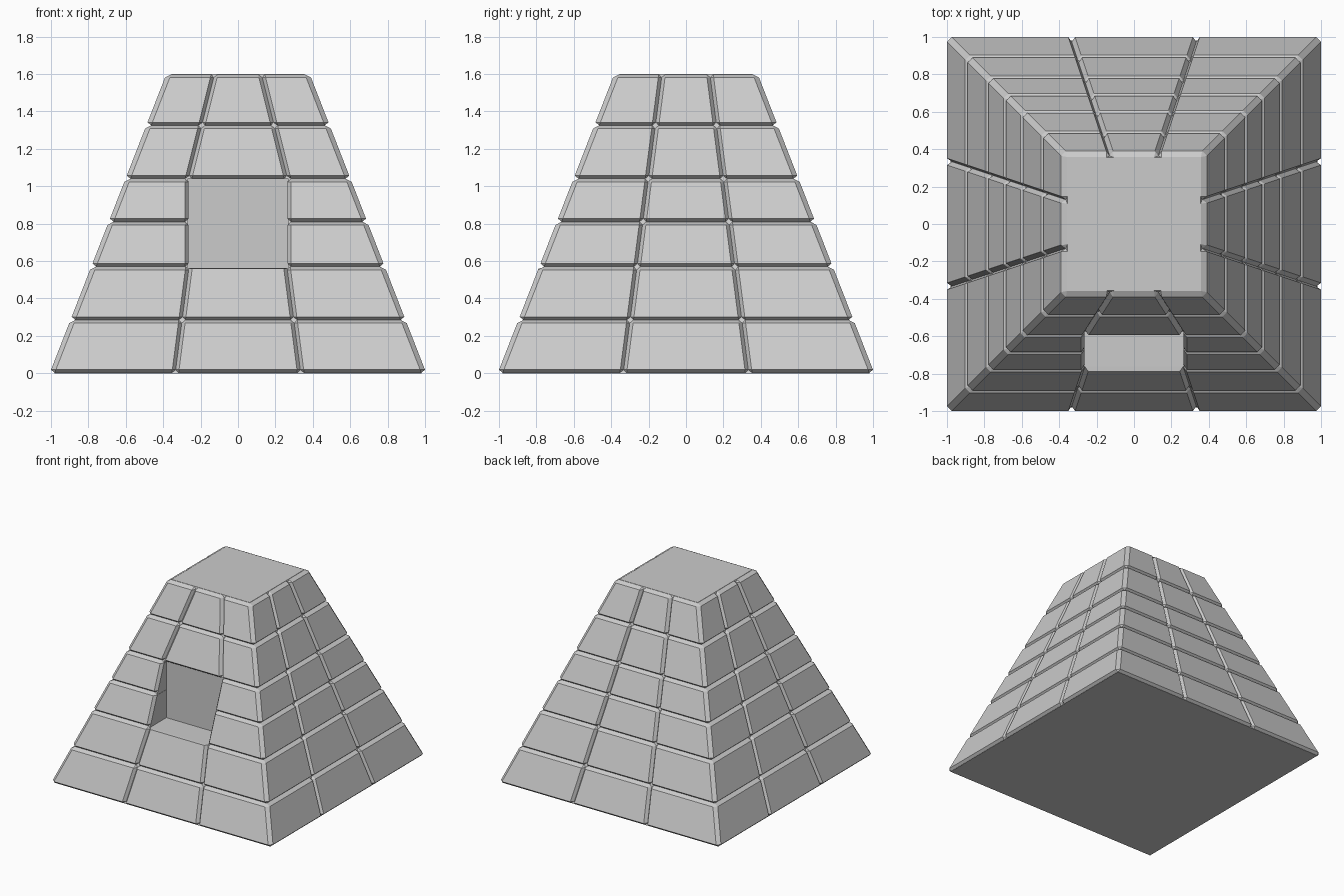
import bpy, bmesh

if "Cube" in bpy.data.objects:
    bpy.data.objects.remove(bpy.data.objects["Cube"])

LEVELS = [0.002, 0.285, 0.57, 0.81, 1.04, 1.325, 1.598]
NICHE_X, NICHE_BACK, NICHE_LOW, NICHE_HIGH = 0.265, -0.55, 0.562, 1.04
OUTER, JOINT, BED = 0.026, 0.018, 0.017   # bevel insets of a block
DEPTH = 0.12


def half(z):
    """Half width of the tapering body at height z."""
    return 1.007 - 0.39 * z


def joint(z, row, front):
    """Distance of the upright joints from the middle of a side."""
    if front and row in (2, 3):
        return NICHE_X
    if front and row > 3:
        return NICHE_X - (z - 1.04) * 0.25
    return half(z) / 3


def span(i, z, row, front, slab):
    """Low and high limits of a block along one axis, with their insets."""
    if i == 0:
        g = joint(z, row, front)
        return (-g, JOINT), (g, JOINT)
    inner = half(z) - DEPTH if slab else joint(z, row, front)
    a, b = (inner, JOINT), (half(z), OUTER)
    return (a, b) if i > 0 else ((-b[0], b[1]), (-a[0], a[1]))


def add_block(bm, row, ix, iy):
    part = bmesh.new()
    z_ends = [LEVELS[row], LEVELS[row + 1]]
    z_in = [BED, BED]
    if row == 1 and ix == 0 and iy == -1:      # sill of the niche is unbevelled
        z_ends[1], z_in[1] = NICHE_LOW, 0.001
    for k in (0, 1):
        for face in "xyz":
            z = z_ends[k] + (0 if face == "z" else z_in[k] * (1 - 2 * k))
            xs = span(ix, z, row, iy == -1, iy == 0)
            ys = span(iy, z, row, False, ix == 0)
            for a in (0, 1):
                for b in (0, 1):
                    x = xs[a][0] + (0 if face == "x" else xs[a][1] * (1 - 2 * a))
                    y = ys[b][0] + (0 if face == "y" else ys[b][1] * (1 - 2 * b))
                    part.verts.new((x, y, z))
    bmesh.ops.convex_hull(part, input=part.verts[:])
    bmesh.ops.dissolve_limit(part, angle_limit=0.02, verts=part.verts[:], edges=part.edges[:])
    bmesh.ops.recalc_face_normals(part, faces=part.faces[:])
    tmp = bpy.data.meshes.new("tmp")
    part.to_mesh(tmp)
    part.free()
    bm.from_mesh(tmp)
    bpy.data.meshes.remove(tmp)


def finish(name, bm):
    mesh = bpy.data.meshes.new(name)
    bm.to_mesh(mesh)
    bm.free()
    ob = bpy.data.objects.new(name, mesh)
    bpy.context.collection.objects.link(ob)
    return ob


def hull(name, points):
    bm = bmesh.new()
    for p in points:
        bm.verts.new(p)
    bmesh.ops.convex_hull(bm, input=bm.verts[:])
    bmesh.ops.dissolve_limit(bm, angle_limit=0.01, verts=bm.verts[:], edges=bm.edges[:])
    bmesh.ops.recalc_face_normals(bm, faces=bm.faces[:])
    return finish(name, bm)


# Courses of bevelled blocks, leaving the niche open at the front
for row in range(6):
    bm = bmesh.new()
    for ix in (-1, 0, 1):
        for iy in (-1, 0, 1):
            in_niche = ix == 0 and iy == -1 and row in (2, 3)
            if (ix, iy) != (0, 0) and not in_niche:
                add_block(bm, row, ix, iy)
    finish(f"block_course_{row + 1}", bm)

# Solid core behind the joints, flat on top and bottom
core = hull("core", [(sx * (half(z) - 0.027), sy * (half(z) - 0.027), z)
                     for z in (0, 1.6) for sx in (-1, 1) for sy in (-1, 1)])

# Niche cut into the core
cutter = hull("niche_cutter", [(x, y, z) for x in (-NICHE_X - 0.001, NICHE_X + 0.001)
                               for y in (-1.2, NICHE_BACK) for z in (NICHE_LOW, NICHE_HIGH)])
cutter.hide_render = True
cutter.hide_viewport = True
cut = core.modifiers.new("niche", "BOOLEAN")
cut.operation = "DIFFERENCE"
cut.solver = "EXACT"
cut.object = cutter
